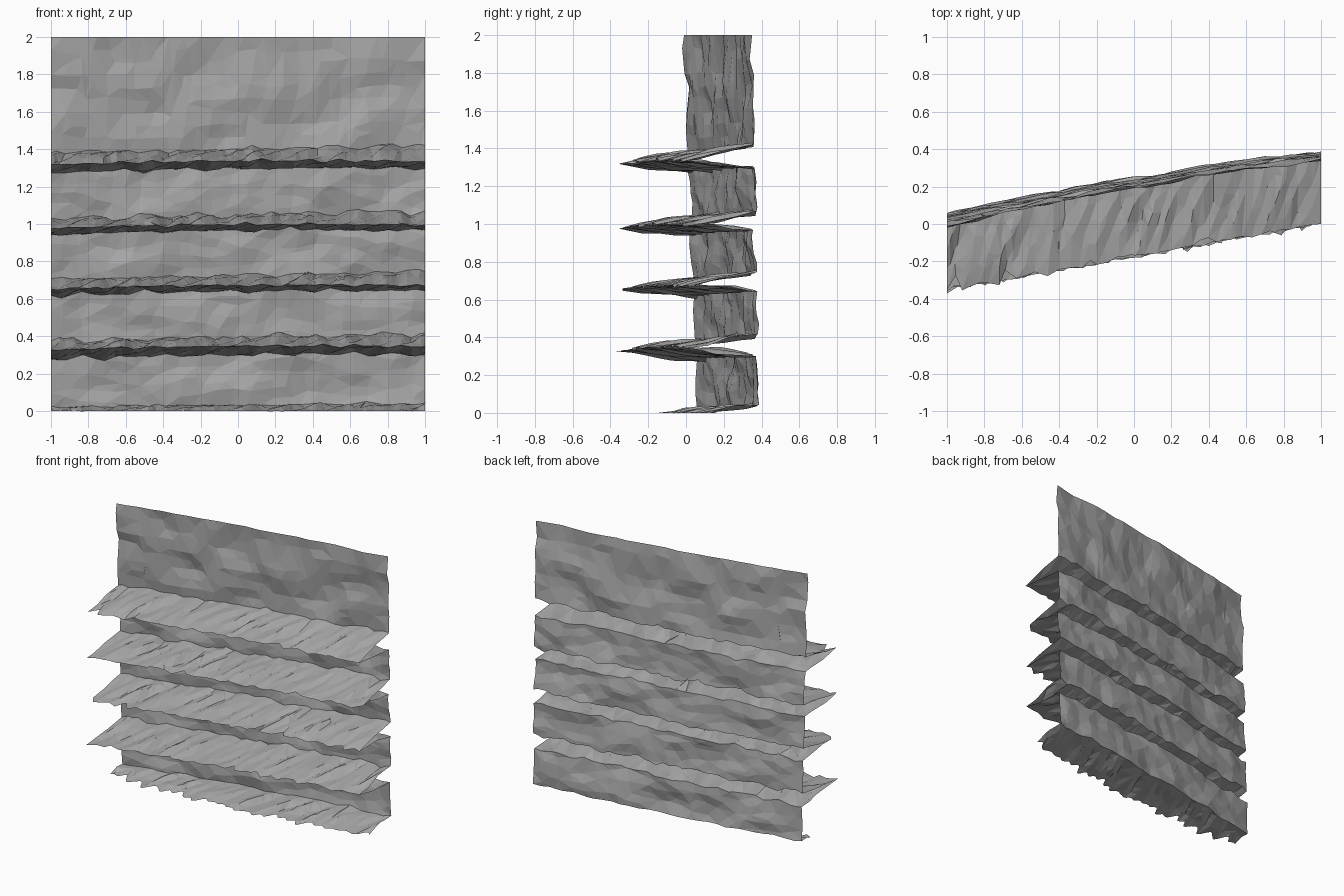
import bpy, bmesh, random
from mathutils import Vector, noise

random.seed(4)
old = bpy.data.objects.get("Cube")
if old:
    bpy.data.objects.remove(old)

COLS = 150
stone = bpy.data.materials.new("grey_stone")
stone.use_nodes = True
colour = (0.4, 0.4, 0.4, 1)
stone.diffuse_color = colour
stone.node_tree.nodes["Principled BSDF"].inputs["Base Color"].default_value = colour


def rough(a, b, c):
    return noise.noise(Vector((a, b, c)))


def mix(a, b, t):
    return a + (b - a) * t


def wall_y(x, z):
    t = (x + 1) / 2
    lean = (2 - z) / 2
    return mix(mix(-0.01, 0.06, lean), mix(0.35, 0.38, lean), t) + 0.025 * (1 - x * x)


def lip_y(x, seed):
    notch = max(0, rough(x * 11, seed, 5) - 0.2) * 0.12
    return mix(-0.36, 0.0, (x + 1) / 2) + 0.03 * rough(x * 16, seed, 1) + notch


def wall_point(x, z):
    bump = 0.03 * rough(x * 3, z * 5, 2) + 0.012 * rough(x * 8, z * 12, 7)
    return Vector((x, wall_y(x, z) + bump, z))


# Heights of each fold: back of shelf, lip, back of underside
FOLDS = [(1.40, 1.325, 1.285), (1.05, 0.985, 0.955),
         (0.725, 0.66, 0.63), (0.395, 0.335, 0.29)]


def edge_heights(x, i):
    shelf, lip, under = FOLDS[i]
    arch = 0.012 * (1 - x * x)
    shelf += 0.02 * x + 0.03 * rough(x * 7, i, 3) + 0.012 * rough(x * 20, i, 9)
    lip += 0.008 * x + arch + 0.016 * rough(x * 12, i, 4)
    under += 0.012 * x + arch + 0.025 * rough(x * 9, i, 8)
    return shelf, lip, min(under, lip - 0.006)


def shelf_point(x, a, b, t, seed):
    p = a.lerp(b, t)
    # long streaks that run at a slant across the shelf
    streak = 0.03 * rough((x + 0.12 * t) * 14, seed * 3, t * 0.7)
    p.z += streak * 4 * t * (1 - t) + 0.008 * (1 - t) * t
    return p


def column(x):
    """One cross-section of the folded sheet, from the top edge down."""
    pts = []
    top = 2.0
    for i in range(len(FOLDS)):
        shelf, lip, under = edge_heights(x, i)
        pts += [wall_point(x, mix(top, shelf, k / 9)) for k in range(9)]
        back = wall_point(x, shelf)
        tip = Vector((x, lip_y(x, i), lip))
        inner = wall_point(x, under)
        pts += [shelf_point(x, back, tip, k / 8, i) for k in range(8)]
        pts += [shelf_point(x, tip, inner, k / 8, i + 6) for k in range(8)]
        top = under
    # lowest wall and the ground shelf
    foot = 0.032 + 0.01 * x + 0.02 * rough(x * 8, 4, 3)
    pts += [wall_point(x, mix(top, max(foot, 0.006), k / 9)) for k in range(9)]
    back = wall_point(x, max(foot, 0.006))
    reach = 0.2 + 0.1 * (1 - x * x) + 0.06 * x + 0.09 * rough(x * 15, 3, 6)
    tip = Vector((x, back.y - reach, 0))
    pts += [shelf_point(x, back, tip, k / 6, 20) for k in range(7)]
    for p in pts:
        p.z = max(p.z, 0)
    pts[-1].z = 0
    return pts


# Folded cliff sheet
bm = bmesh.new()
grid = []
for c in range(COLS + 1):
    x = -1 + 2 * c / COLS
    grid.append([bm.verts.new(p) for p in column(x)])
for left, right in zip(grid, grid[1:]):
    for r in range(len(left) - 1):
        bm.faces.new((left[r], left[r + 1], right[r + 1], right[r]))
bmesh.ops.triangulate(bm, faces=bm.faces[:])
mesh = bpy.data.meshes.new("terraced_cliff")
bm.to_mesh(mesh)
bm.free()
mesh.materials.append(stone)
cliff = bpy.data.objects.new("terraced_cliff", mesh)
bpy.context.collection.objects.link(cliff)

# Irregular broad facets
facets = cliff.modifiers.new("facets", "DECIMATE")
facets.ratio = 0.13
